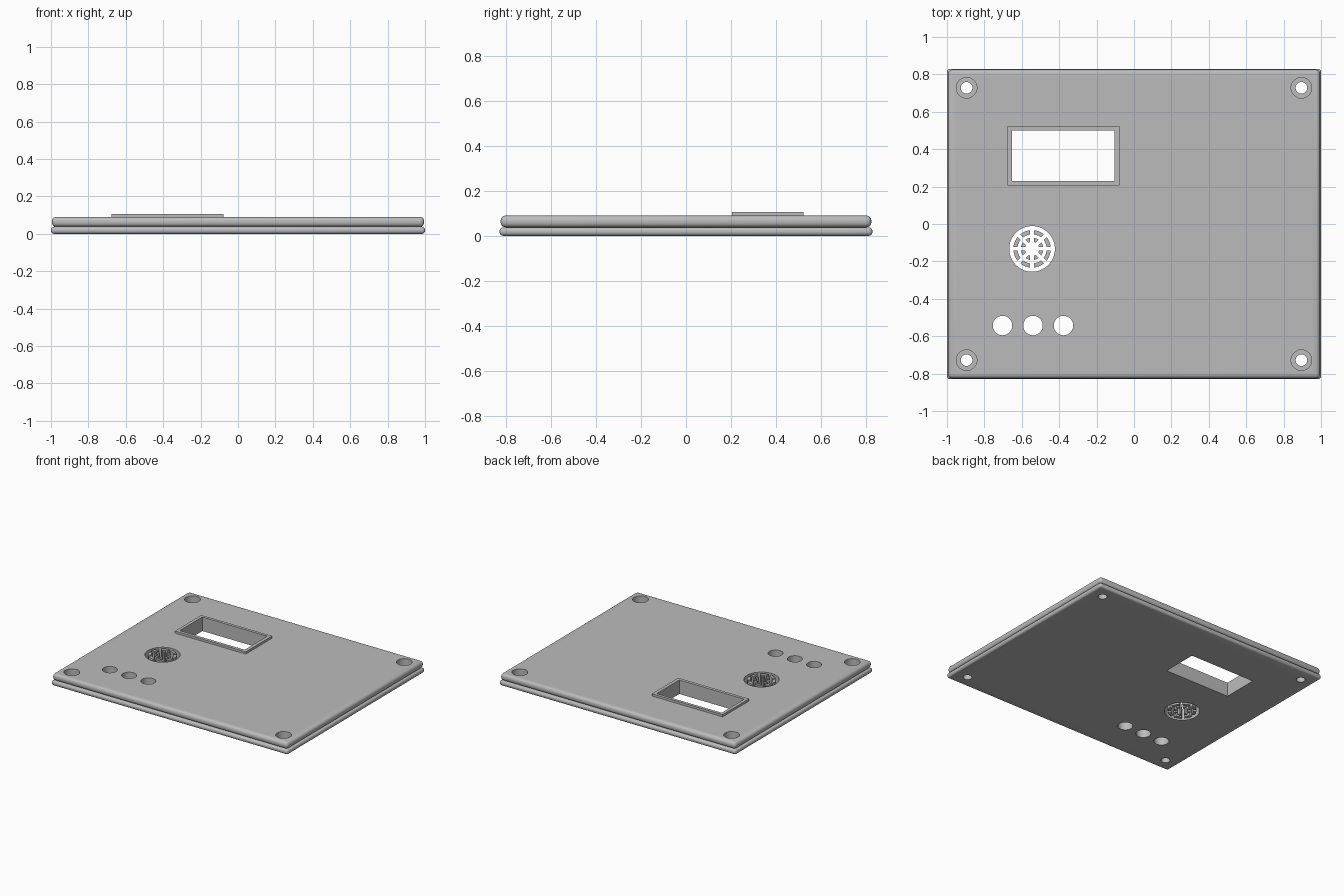
import bpy, bmesh
from math import pi, sin, cos, asin

cube = bpy.data.objects.get("Cube")
if cube:
    bpy.data.objects.remove(cube, do_unlink=True)

grey = bpy.data.materials.new("plain grey")
grey.use_nodes = True
grey.diffuse_color = (0.5, 0.5, 0.5, 1)
grey.node_tree.nodes["Principled BSDF"].inputs["Base Color"].default_value = (0.5, 0.5, 0.5, 1)

TOP, SEAM = 0.09, 0.038
WINDOW = (-0.652, -0.104, 0.229, 0.501)
FRAME = (-0.676, -0.078, 0.205, 0.523)
SCREWS = [(x, y) for x in (-0.895, 0.895) for y in (-0.728, 0.728)]
BUTTONS = [(x, -0.543) for x in (-0.703, -0.54, -0.377)]
GRILLE = (-0.545, -0.133)


def make_object(name, bm):
    bmesh.ops.recalc_face_normals(bm, faces=bm.faces)
    mesh = bpy.data.meshes.new(name)
    bm.to_mesh(mesh)
    bm.free()
    mesh.materials.append(grey)
    ob = bpy.data.objects.new(name, mesh)
    bpy.context.collection.objects.link(ob)
    return ob


def add_prism(bm, points, z0, z1):
    low = [bm.verts.new((x, y, z0)) for x, y in points]
    high = [bm.verts.new((x, y, z1)) for x, y in points]
    bm.faces.new(low[::-1])
    bm.faces.new(high)
    n = len(points)
    for i in range(n):
        j = (i + 1) % n
        bm.faces.new((low[i], low[j], high[j], high[i]))


def rectangle(x0, x1, y0, y1):
    return [(x0, y0), (x1, y0), (x1, y1), (x0, y1)]


def circle(centre, r, n=48):
    return [(centre[0] + r * cos(2 * pi * i / n), centre[1] + r * sin(2 * pi * i / n))
            for i in range(n)]


def cut(ob, outlines):
    # Punch the given outlines straight through the object
    bm = bmesh.new()
    for points in outlines:
        add_prism(bm, points, -0.2, 0.3)
    cutter = make_object("cutter", bm)
    cutter.hide_render = True
    mod = ob.modifiers.new("openings", "BOOLEAN")
    mod.operation, mod.solver, mod.object = "DIFFERENCE", "EXACT", cutter
    select(ob)
    bpy.ops.object.modifier_apply(modifier=mod.name)
    bpy.data.objects.remove(cutter, do_unlink=True)


def select(ob):
    bpy.ops.object.select_all(action="DESELECT")
    ob.select_set(True)
    bpy.context.view_layer.objects.active = ob


def smooth(ob):
    select(ob)
    bpy.ops.object.shade_smooth_by_angle(angle=0.6)


def rounded_plate(name, hx, hy, z0, z1, radius, screw_radius):
    bm = bmesh.new()
    add_prism(bm, rectangle(-hx, hx, -hy, hy), z0, z1)
    bmesh.ops.bevel(bm, geom=bm.edges[:], offset=radius, segments=6, profile=0.5,
                    affect="EDGES")
    ob = make_object(name, bm)
    cut(ob, [rectangle(*WINDOW), circle(GRILLE, 0.122, 64)]
        + [circle(c, 0.052) for c in BUTTONS]
        + [circle(c, screw_radius) for c in SCREWS])
    smooth(ob)


# Two stacked panels; wide screw recesses above, narrow screw holes below
rounded_plate("base_plate", 1.0, 0.83, 0.0, SEAM, 0.017, 0.031)
rounded_plate("cover_plate", 0.995, 0.825, SEAM, TOP, 0.022, 0.055)

# Raised lip around the display window
bm = bmesh.new()
add_prism(bm, rectangle(*FRAME), TOP - 0.003, 0.107)
window_frame = make_object("window_frame", bm)
cut(window_frame, [rectangle(*WINDOW)])

# Grille: two rings of curved blocks separated by eight straight spoke slots
bm = bmesh.new()
half_slot = 0.01
for r0, r1 in ((0.038, 0.06), (0.078, 0.1)):
    for k in range(8):
        points = []
        for r, order in ((r1, range(7)), (r0, range(6, -1, -1))):
            gap = asin(half_slot / r)
            for i in order:
                a = k * pi / 4 + gap + (pi / 4 - 2 * gap) * i / 6
                points.append((GRILLE[0] + r * cos(a), GRILLE[1] + r * sin(a)))
        add_prism(bm, points, 0.0, TOP)
smooth(make_object("speaker_grille", bm))
